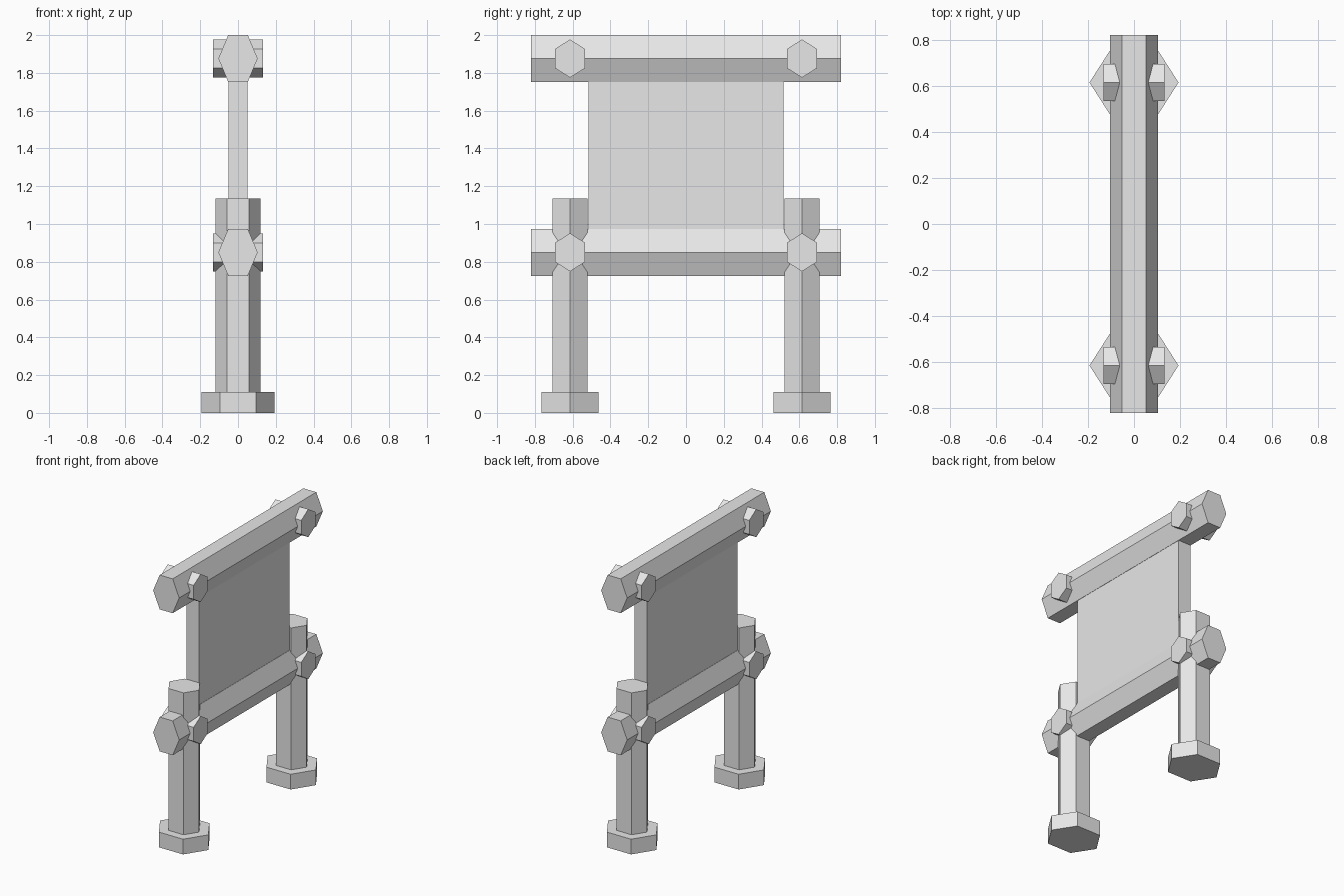
import bpy
import bmesh
from mathutils import Vector

if "Cube" in bpy.data.objects:
    bpy.data.objects.remove(bpy.data.objects["Cube"])

GREY = (0.8, 0.8, 0.8, 1)
grey = bpy.data.materials.new("light grey")
grey.use_nodes = True
grey.diffuse_color = GREY
grey.node_tree.nodes["Principled BSDF"].inputs["Base Color"].default_value = GREY

X, Y, Z = Vector((1, 0, 0)), Vector((0, 1, 0)), Vector((0, 0, 1))
HEXAGON = [(1, 0), (0.5, 1), (-0.5, 1), (-1, 0), (-0.5, -1), (0.5, -1)]
SQUARE = [(1, 1), (-1, 1), (-1, -1), (1, -1)]


def prism(name, outline, centre, u, v, length):
    """Extrude an outline spanned by half-axes u and v, centred, along length."""
    bm = bmesh.new()
    start = Vector(centre) - length / 2
    base = bm.faces.new([bm.verts.new(start + u * a + v * b) for a, b in outline])
    top = bmesh.ops.extrude_face_region(bm, geom=[base], use_keep_orig=True)
    moved = [e for e in top["geom"] if isinstance(e, bmesh.types.BMVert)]
    bmesh.ops.translate(bm, verts=moved, vec=length)
    bmesh.ops.recalc_face_normals(bm, faces=bm.faces)
    mesh = bpy.data.meshes.new(name)
    bm.to_mesh(mesh)
    bm.free()
    mesh.materials.append(grey)
    bpy.context.collection.objects.link(bpy.data.objects.new(name, mesh))


POST_Y = 0.614
BEAMS = {"lower": 0.85, "upper": 1.876}

# Hanging panel between the two beams
low, high = BEAMS.values()
prism("panel", SQUARE, (0, 0, (low + high) / 2), X * 0.05, Y * 0.517, Z * (high - low))

# Long horizontal beams
for level, z in BEAMS.items():
    prism(level + "_beam", HEXAGON, (0, 0, z), X * 0.104, Z * 0.124, Y * 1.64)

# Posts, feet and the pegs that pass through the beams
for side, y in (("front", -POST_Y), ("back", POST_Y)):
    prism(side + "_post", HEXAGON, (0, y, 0.57), X * 0.119, Y * 0.093, Z * 1.13)
    prism(side + "_foot", HEXAGON, (0, y, 0.055), X * 0.193, Y * 0.151, Z * 0.11)
    for level, z in BEAMS.items():
        prism(f"{side}_{level}_peg", HEXAGON, (0, y, z), Z * 0.101, Y * 0.08, X * 0.264)
